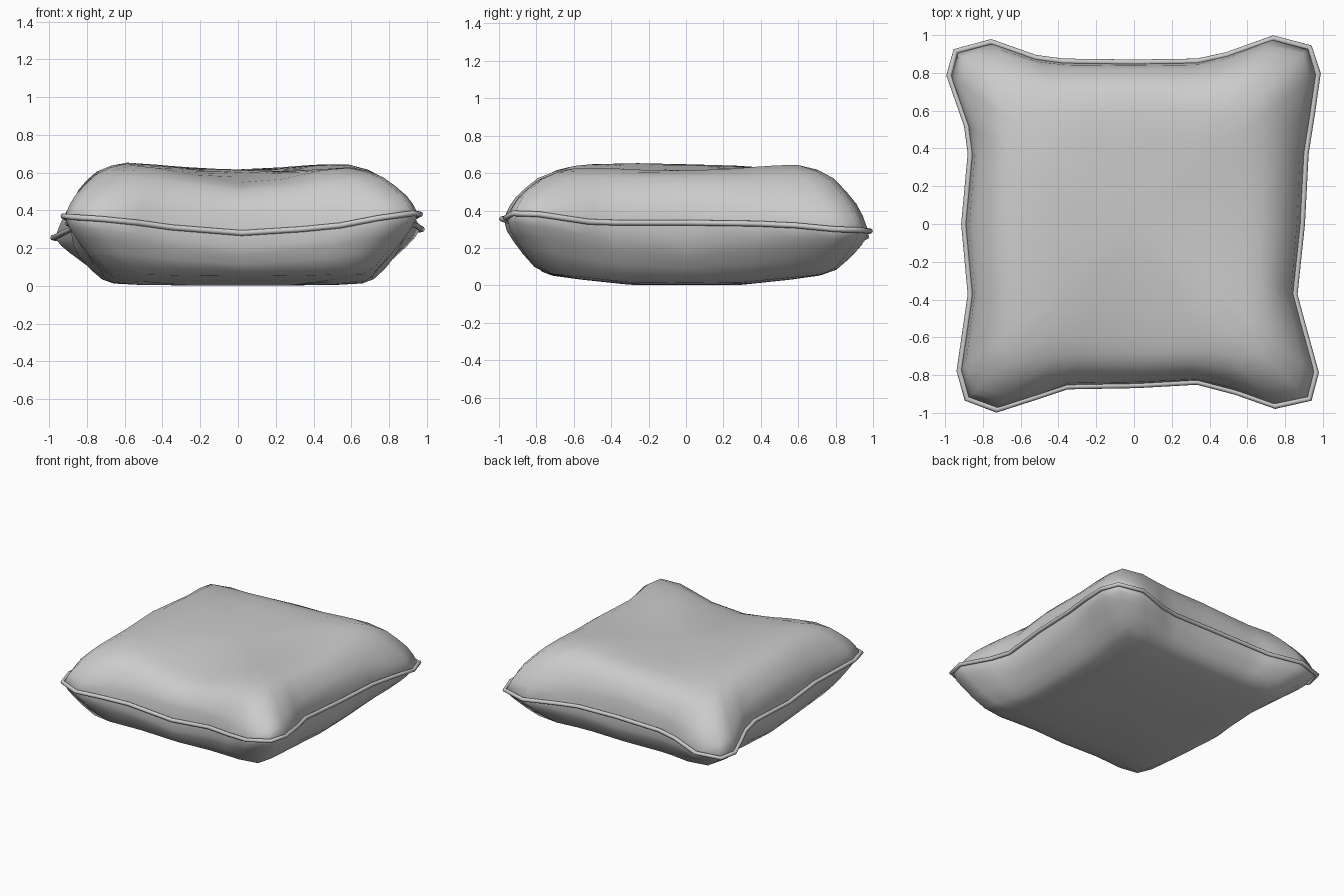
import bpy, bmesh, math

if "Cube" in bpy.data.objects:
    bpy.data.objects.remove(bpy.data.objects["Cube"])

# seam line around the cushion: x, y, z
SEAM = [(-.94, -.79, .37), (-.90, -.94, .365), (-.74, -1.0, .355), (-.54, -.935, .335), (-.36, -.875, .31),
        (.02, -.868, .28), (.34, -.85, .30), (.55, -.905, .32), (.76, -.98, .36), (.945, -.94, .385),
        (.98, -.80, .38), (.905, -.53, .34), (.865, -.38, .335), (.905, 0, .335), (.925, .38, .33),
        (.96, .60, .32), (.99, .81, .30), (.945, .95, .295), (.75, 1.0, .29), (.50, .91, .29),
        (.34, .875, .295), (0, .87, .30), (-.38, .875, .295), (-.53, .895, .28), (-.77, .98, .26),
        (-.96, .93, .25), (-.995, .80, .255), (-.90, .53, .30), (-.88, .38, .32), (-.915, 0, .33),
        (-.88, -.38, .335)]
# inward scale and share of full height
TOP = [(.95, .22), (.92, .40), (.87, .60), (.81, .80), (.73, .93), (.63, 1), (.46, 1), (.25, 1)]
BOTTOM = [(.95, .18), (.91, .36), (.85, .60), (.78, .84), (.71, .95), (.55, .99), (.30, 1)]


def bump(x, y, cx, cy, r):
    return math.exp(-((x - cx) ** 2 + (y - cy) ** 2) / (r * r))


def top_z(x, y):
    return (.61 + .04 * bump(x, y, -.65, -.42, .4) + .03 * bump(x, y, -.6, .2, .45)
            + .035 * bump(x, y, .52, .58, .35) + .03 * bump(x, y, .5, -.55, .3)
            - .02 * bump(x, y, -.6, .75, .3) - .08 * bump(x, y, .08, -.75, .38))


def bottom_z(x, y):
    return .003 + .1 * max(0, abs(y) - .3)


def place(p, s, stretch):
    # inner rings lose the pinch between the corners
    m = max(abs(p[0]), abs(p[1]))
    k = s * (1 + (.93 / m - 1) * min(1, (1 - s) * 3))
    return p[0] * k, p[1] * k * (1 + stretch * min(1, (1 - s) * 4.5))


# cushion body: top and bottom panels from shrinking rings
bm = bmesh.new()
seam_ring = [bm.verts.new((x * .975, y * .975, z)) for x, y, z in SEAM]
n = len(SEAM)
for rings, surf, stretch in ((TOP, top_z, .02), (BOTTOM, bottom_z, .09)):
    prev = seam_ring
    for s, h in rings:
        ring = []
        for p in SEAM:
            x, y = place(p, s, stretch)
            a, b = sorted((abs(p[0]), abs(p[1])))
            f = h ** (.6 + .4 * a / b)
            ring.append(bm.verts.new((x, y, p[2] + (surf(x, y) - p[2]) * f)))
        for i in range(n):
            j = (i + 1) % n
            bm.faces.new((prev[i], prev[j], ring[j], ring[i]))
        prev = ring
    centre = bm.verts.new((0, 0, surf(0, 0)))
    for i in range(n):
        bm.faces.new((prev[i], prev[(i + 1) % n], centre))
bmesh.ops.recalc_face_normals(bm, faces=bm.faces[:])
for f in bm.faces:
    f.smooth = True
mesh = bpy.data.meshes.new("cushion_body")
bm.to_mesh(mesh)
bm.free()
bpy.context.collection.objects.link(bpy.data.objects.new("cushion_body", mesh))

# piping cord along the seam
curve = bpy.data.curves.new("piping", 'CURVE')
curve.dimensions = '3D'
curve.bevel_depth = .015
curve.bevel_resolution = 2
spline = curve.splines.new('POLY')
spline.points.add(n - 1)
for pt, (x, y, z) in zip(spline.points, SEAM):
    pt.co = (x * .984, y * .984, z, 1)
spline.use_cyclic_u = True
bpy.context.collection.objects.link(bpy.data.objects.new("piping", curve))
